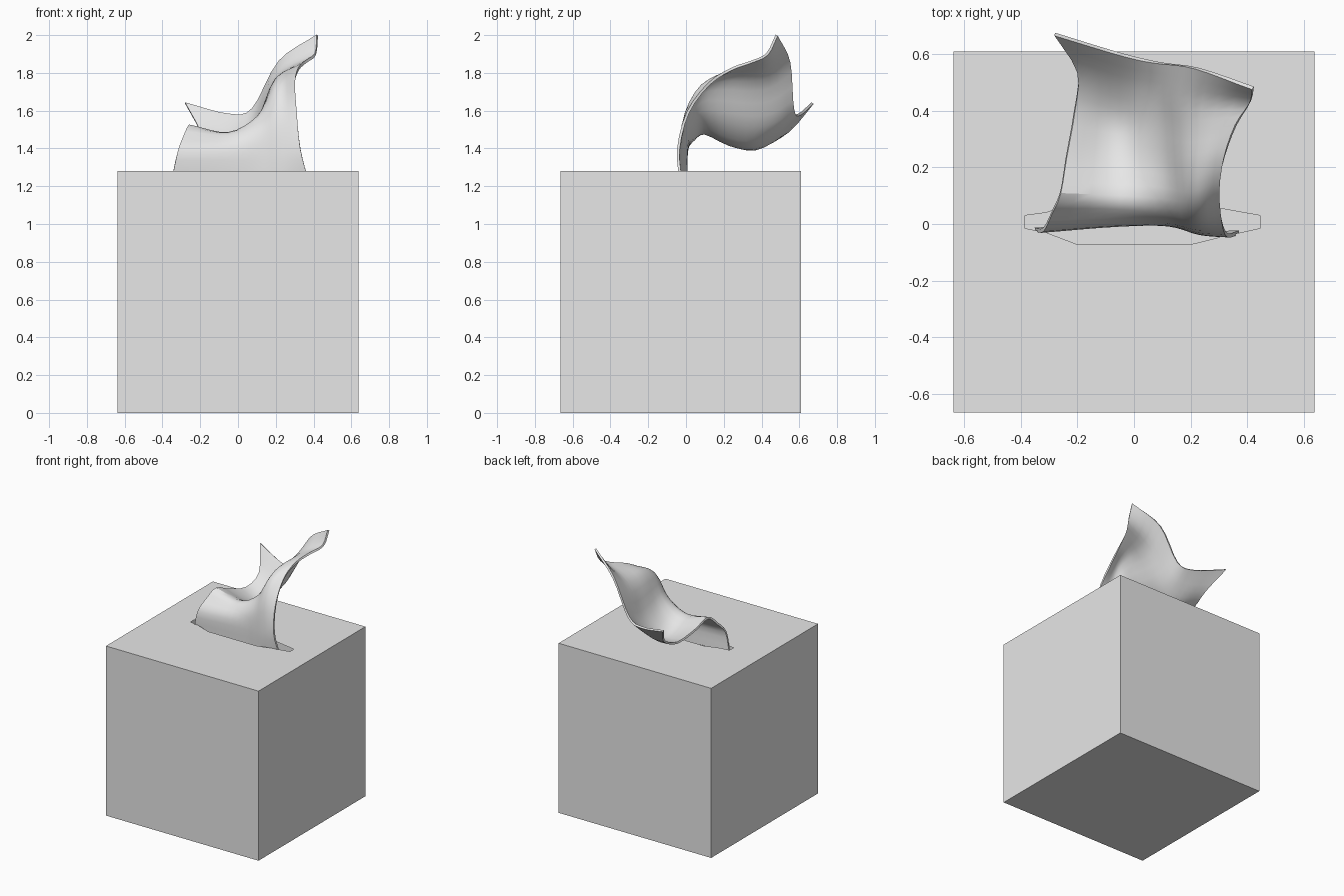
import bpy
import bmesh
from mathutils import Vector

default_cube = bpy.data.objects.get("Cube")
if default_cube:
    bpy.data.objects.remove(default_cube, do_unlink=True)


def make_material(name, colour):
    material = bpy.data.materials.new(name)
    material.use_nodes = True
    material.diffuse_color = colour
    material.node_tree.nodes["Principled BSDF"].inputs["Base Color"].default_value = colour
    return material


def make_object(name, bm, material):
    mesh = bpy.data.meshes.new(name)
    bm.to_mesh(mesh)
    bm.free()
    mesh.materials.append(material)
    obj = bpy.data.objects.new(name, mesh)
    bpy.context.collection.objects.link(obj)
    return obj


def add_loop(bm, outline, z):
    """Closed ring of edges through the outline points."""
    verts = [bm.verts.new((x, y, z)) for x, y in outline]
    edges = [bm.edges.new((a, b)) for a, b in zip(verts, verts[1:] + verts[:1])]
    return verts, edges


def spline(points, steps):
    """Smooth curve passing through every point."""
    padded = [points[0] * 2 - points[1], *points, points[-1] * 2 - points[-2]]
    curve = []
    for a, b, c, d in zip(padded, padded[1:], padded[2:], padded[3:]):
        for step in range(steps):
            t = step / steps
            curve.append(b + t * (c - a) / 2
                         + t * t * (a - b * 2.5 + c * 2 - d / 2)
                         + t ** 3 * (b * 3 - a - c * 3 + d) / 2)
    return curve + [points[-1]]


grey = make_material("light grey", (0.8, 0.8, 0.8, 1))

# Carton: a hollow box whose top has a slot
LEFT, FRONT, BACK, HEIGHT = 0.637, -0.665, 0.61, 1.28
square = [(-LEFT, FRONT), (LEFT, FRONT), (LEFT, BACK), (-LEFT, BACK)]
front_rim = [(-0.385, -0.015), (-0.31, -0.03), (-0.2, -0.072),
             (0.2, -0.072), (0.33, -0.04), (0.445, -0.015)]
back_rim = [(0.445, 0.03), (0.36, 0.045), (0.2, 0.075),
            (-0.2, 0.075), (-0.31, 0.04), (-0.385, 0.03)]

bm = bmesh.new()
lower, _ = add_loop(bm, square, 0)
upper, upper_edges = add_loop(bm, square, HEIGHT)
_, slot_edges = add_loop(bm, front_rim + back_rim, HEIGHT)
bmesh.ops.triangle_fill(bm, use_beauty=True, edges=upper_edges + slot_edges)
bm.faces.new(lower[::-1])
for i in range(len(square)):
    j = (i + 1) % len(square)
    bm.faces.new((lower[i], lower[j], upper[j], upper[i]))
bmesh.ops.recalc_face_normals(bm, faces=bm.faces)
make_object("carton", bm, grey)

# Tissue: strands running from the slot over the bend to the free back edge,
# given in hundredths
strands = [
    [(-35, -2, 124), (-32, -2, 138), (-29, 4, 146), (-26, 11, 152),
     (-24, 23, 147), (-21, 40, 143), (-20, 54, 149), (-28, 67, 164)],
    [(-6, 0, 124), (-6, 0, 138), (-5, 4, 145), (-5, 10, 148),
     (-5, 23, 142), (-5, 36, 140), (-5, 49, 147), (-5, 60, 158)],
    [(12, 0, 124), (12, 0, 138), (12, 2, 150), (11, 9, 157),
     (10, 22, 154), (9, 36, 152), (8, 47, 154), (8, 57, 161)],
    [(24, -3, 124), (23, -3, 138), (22, 0, 158), (21, 8, 172),
     (20, 20, 176), (20, 33, 176), (20, 44, 178), (22, 55, 186)],
    [(37, -3, 124), (33, -4, 140), (31, 1, 159), (30, 12, 174),
     (32, 24, 182), (36, 35, 186), (41, 43, 190), (42, 48, 200)],
]
long_curves = [spline([Vector(p) / 100 for p in strand], 3) for strand in strands]
rows = [spline(list(row), 4) for row in zip(*long_curves)]

bm = bmesh.new()
grid = [[bm.verts.new(p) for p in row] for row in rows]
for near, far in zip(grid, grid[1:]):
    for i in range(len(near) - 1):
        bm.faces.new((near[i], near[i + 1], far[i + 1], far[i]))
tissue = make_object("tissue", bm, grey)
thickness = tissue.modifiers.new("thickness", "SOLIDIFY")
thickness.thickness = 0.014
thickness.offset = 0

bpy.ops.object.select_all(action="DESELECT")
tissue.select_set(True)
bpy.context.view_layer.objects.active = tissue
bpy.ops.object.modifier_apply(modifier="thickness")
bpy.ops.object.shade_smooth_by_angle()
